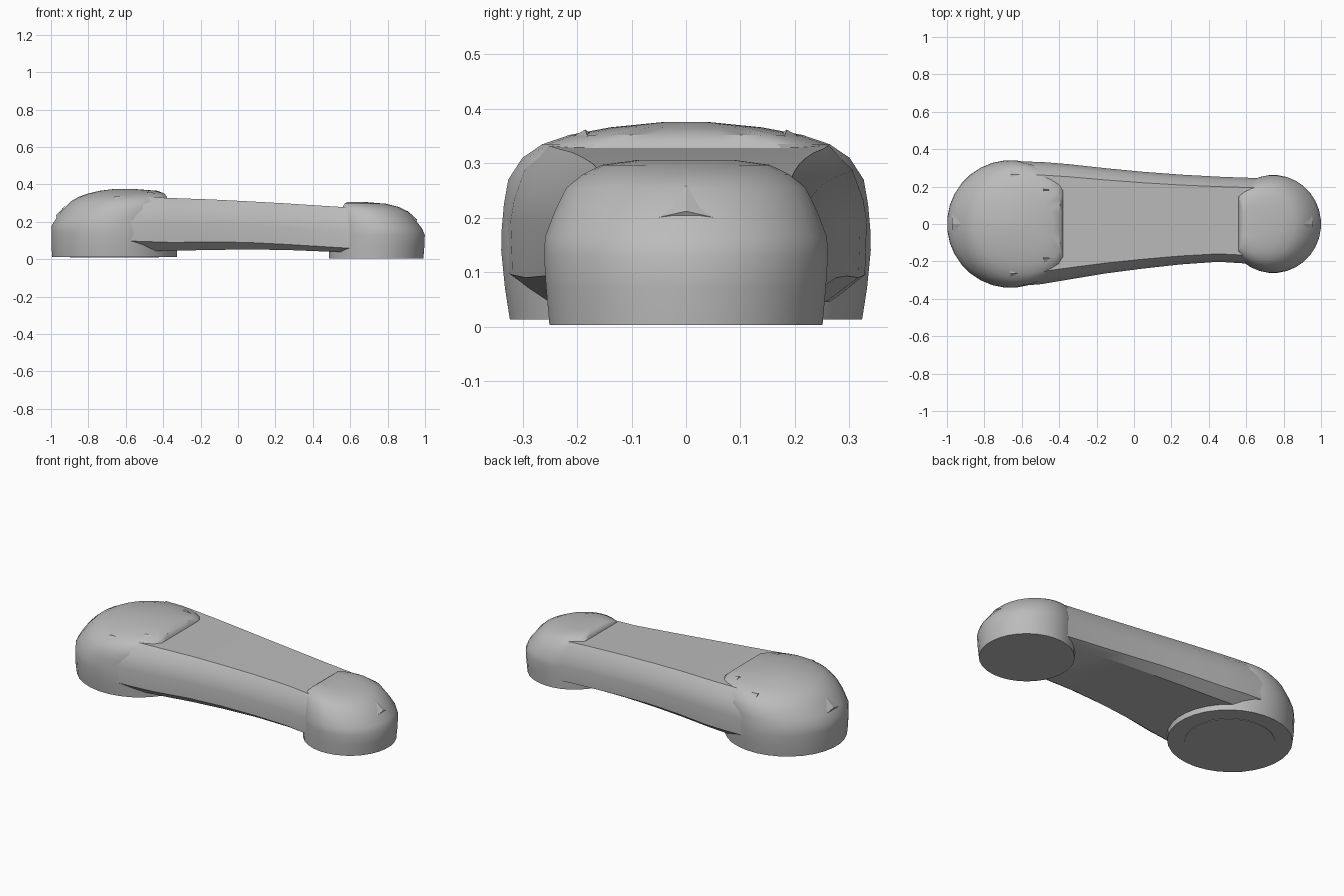
import bpy, bmesh, math

if "Cube" in bpy.data.objects:
    bpy.data.objects.remove(bpy.data.objects["Cube"])

grey = bpy.data.materials.new("light grey")
grey.diffuse_color = (0.5, 0.5, 0.5, 1)
grey.use_nodes = True
grey.node_tree.nodes["Principled BSDF"].inputs["Base Color"].default_value = grey.diffuse_color


def loft(name, rings, angle=32):
    """Skin a list of equal-length point loops and cap both ends."""
    bm = bmesh.new()
    loops = [[bm.verts.new(p) for p in ring] for ring in rings]
    n = len(loops[0])
    for a, b in zip(loops, loops[1:]):
        for i in range(n):
            j = (i + 1) % n
            bm.faces.new((a[i], a[j], b[j], b[i]))
    bm.faces.new(loops[0])
    bm.faces.new(loops[-1])
    bmesh.ops.recalc_face_normals(bm, faces=bm.faces)
    mesh = bpy.data.meshes.new(name)
    bm.to_mesh(mesh)
    bm.free()
    mesh.materials.append(grey)
    ob = bpy.data.objects.new(name, mesh)
    bpy.context.collection.objects.link(ob)
    bpy.ops.object.select_all(action='DESELECT')
    ob.select_set(True)
    bpy.context.view_layer.objects.active = ob
    bpy.ops.object.shade_smooth_by_angle(angle=math.radians(angle))
    return ob


def oval(z, x0, x1, half, lo=-9, hi=9, n=32):
    """Oval loop at height z, trimmed flat at lo or hi in x."""
    cx, rx = (x0 + x1) / 2, (x1 - x0) / 2
    pts = []
    for i in range(n):
        t = 2 * math.pi * (i + 0.5) / n
        pts.append((min(max(cx + rx * math.cos(t), lo), hi), half * math.sin(t), z))
    return pts


# Large rounded end, its dome trimmed flat where it meets the arm
loft("large_end", [
    oval(0.013, -0.995, -0.325, 0.325),
    oval(0.07, -1.0, -0.325, 0.334),
    oval(0.14, -1.0, -0.32, 0.341),
    oval(0.18, -0.998, -0.32, 0.340, hi=-0.375),
    oval(0.225, -0.97, -0.32, 0.336, hi=-0.375),
    oval(0.27, -0.935, -0.31, 0.328, hi=-0.375),
    oval(0.31, -0.895, -0.30, 0.302, hi=-0.375),
    oval(0.335, -0.85, -0.30, 0.265, hi=-0.38),
    oval(0.352, -0.80, -0.33, 0.215, hi=-0.395),
    oval(0.366, -0.74, -0.43, 0.14),
    oval(0.376, -0.66, -0.56, 0.04)])

# Small rounded end
loft("small_end", [
    oval(0.003, 0.485, 0.992, 0.252),
    oval(0.07, 0.485, 0.998, 0.258),
    oval(0.13, 0.49, 1.0, 0.262),
    oval(0.165, 0.49, 0.985, 0.260, lo=0.55),
    oval(0.21, 0.49, 0.95, 0.243, lo=0.555),
    oval(0.255, 0.49, 0.91, 0.221, lo=0.56),
    oval(0.28, 0.49, 0.86, 0.19, lo=0.56),
    oval(0.297, 0.51, 0.79, 0.155, lo=0.57),
    oval(0.306, 0.56, 0.68, 0.09, lo=0.585)])

# Tapering arm: x, top, chamfer and underside heights, front and back half widths
stations = [
    (-0.66, 0.335, 0.10, 0.050, 0.335, 0.335),
    (-0.50, 0.333, 0.095, 0.045, 0.322, 0.332),
    (-0.35, 0.327, 0.09, 0.045, 0.297, 0.320),
    (-0.15, 0.320, 0.093, 0.050, 0.264, 0.298),
    (0.05, 0.310, 0.09, 0.052, 0.238, 0.279),
    (0.25, 0.299, 0.08, 0.050, 0.216, 0.264),
    (0.45, 0.286, 0.068, 0.042, 0.202, 0.253),
    (0.58, 0.278, 0.06, 0.036, 0.210, 0.248),
    (0.70, 0.268, 0.05, 0.030, 0.225, 0.245)]


def half_section(w, top, low, base):
    return [(w * 0.79, top), (w * 0.92, top - 0.045), (w * 0.98, top - 0.10),
            (w, (top + low) / 2 - 0.02), (w * 0.99, low), (w * 0.80, base)]


rings = []
for x, top, low, base, front, back in stations:
    left = [(x, y, z) for y, z in half_section(back, top, low, base)]
    right = [(x, -y, z) for y, z in half_section(front, top, low, base)]
    rings.append(left + right[::-1])
loft("arm", rings, 28)

# Shallow raised disc under the large end
loft("base_disc", [oval(0.016, -0.90, -0.42, 0.235), oval(0.010, -0.90, -0.42, 0.235)])


def facet(name, pts, apex):
    """Small three-sided pyramid."""
    bm = bmesh.new()
    a, b, c = [bm.verts.new(p) for p in pts]
    d = bm.verts.new(apex)
    for f in ((a, b, c), (a, b, d), (b, c, d), (c, a, d)):
        bm.faces.new(f)
    bmesh.ops.recalc_face_normals(bm, faces=bm.faces)
    mesh = bpy.data.meshes.new(name)
    bm.to_mesh(mesh)
    bm.free()
    mesh.materials.append(grey)
    bpy.context.collection.objects.link(bpy.data.objects.new(name, mesh))


# Pointed facets on the outer slope of each end
facet("small_end_facet", [(0.905, 0, 0.26), (0.951, -0.053, 0.20), (0.951, 0.053, 0.20)],
      (0.958, 0, 0.212))
facet("large_end_facet", [(-0.925, 0, 0.285), (-0.97, -0.055, 0.222), (-0.97, 0.055, 0.222)],
      (-0.974, 0, 0.235))

# Little nubs on the dome corners beside the arm
for side, label in ((-1, "front"), (1, "back")):
    facet(label + "_nub", [(-0.49, side * 0.17, 0.35), (-0.41, side * 0.18, 0.345),
                           (-0.48, side * 0.24, 0.33)], (-0.48, side * 0.185, 0.362))
